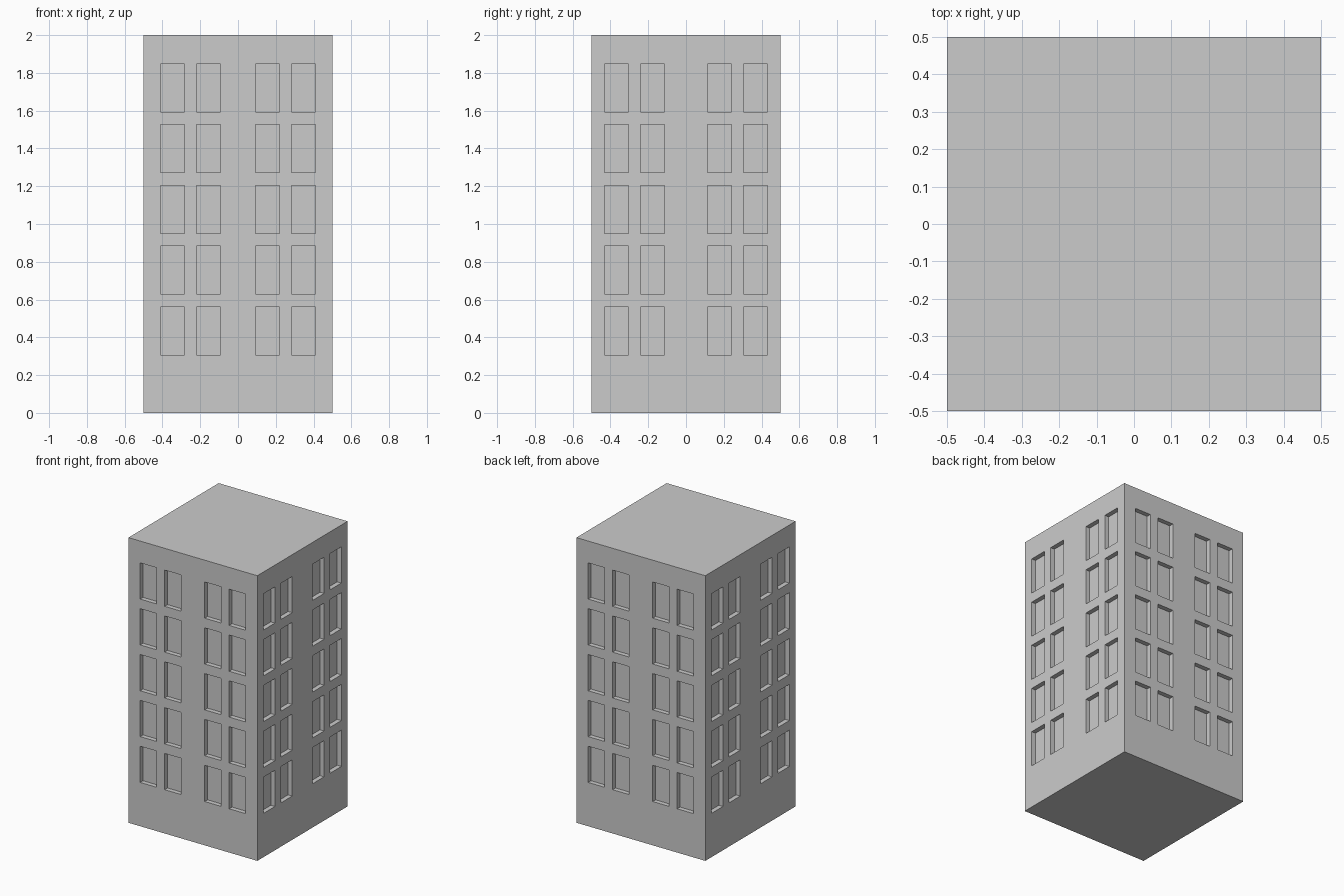
import bpy, bmesh
from mathutils import Matrix, Vector
from math import radians

if "Cube" in bpy.data.objects:
    bpy.data.objects.remove(bpy.data.objects["Cube"])

HALF, HEIGHT, DEPTH = 0.5, 2.0, 0.032
WIN_H, FIRST_SILL, FLOOR_PITCH, FLOORS = 0.254, 0.307, 0.3215, 5

# Height lines: ground, sill and head of every storey, roof
levels = [0.0]
for i in range(FLOORS):
    sill = FIRST_SILL + i * FLOOR_PITCH
    levels += [sill, sill + WIN_H]
levels.append(HEIGHT)

# Window edges to the right of each wall's centre, mirrored to the left
front_edges = [0.092, 0.219, 0.282, 0.409]
side_edges = [0.113, 0.240, 0.304, 0.431]

bm = bmesh.new()


def quad(points, rot):
    bm.faces.new([bm.verts.new(rot @ Vector(p)) for p in points])


def rect(x0, x1, z0, z1, y):
    return [(x0, y, z0), (x1, y, z0), (x1, y, z1), (x0, y, z1)]


def wall(edges, angle):
    """One facade: a grid of wall panels with recessed window cells."""
    rot = Matrix.Rotation(radians(angle), 3, 'Z')
    xs = [-HALF] + [-e for e in reversed(edges)] + edges + [HALF]
    for i in range(len(xs) - 1):
        for j in range(len(levels) - 1):
            cell = (xs[i], xs[i + 1], levels[j], levels[j + 1])
            outer = rect(*cell, -HALF)
            if i % 2 and j % 2:
                inner = rect(*cell, -HALF + DEPTH)
                quad(inner, rot)
                for k in range(4):
                    n = (k + 1) % 4
                    quad([outer[k], outer[n], inner[n], inner[k]], rot)
            else:
                quad(outer, rot)


# Four facades
for side in range(4):
    wall(side_edges if side % 2 else front_edges, 90 * side)
bmesh.ops.remove_doubles(bm, verts=bm.verts, dist=1e-4)

# Flat roof and base close the open rims
bmesh.ops.holes_fill(bm, edges=[e for e in bm.edges if e.is_boundary], sides=0)
bmesh.ops.recalc_face_normals(bm, faces=bm.faces)

mesh = bpy.data.meshes.new("apartment_block")
bm.to_mesh(mesh)
bm.free()
bpy.context.collection.objects.link(bpy.data.objects.new("apartment_block", mesh))
